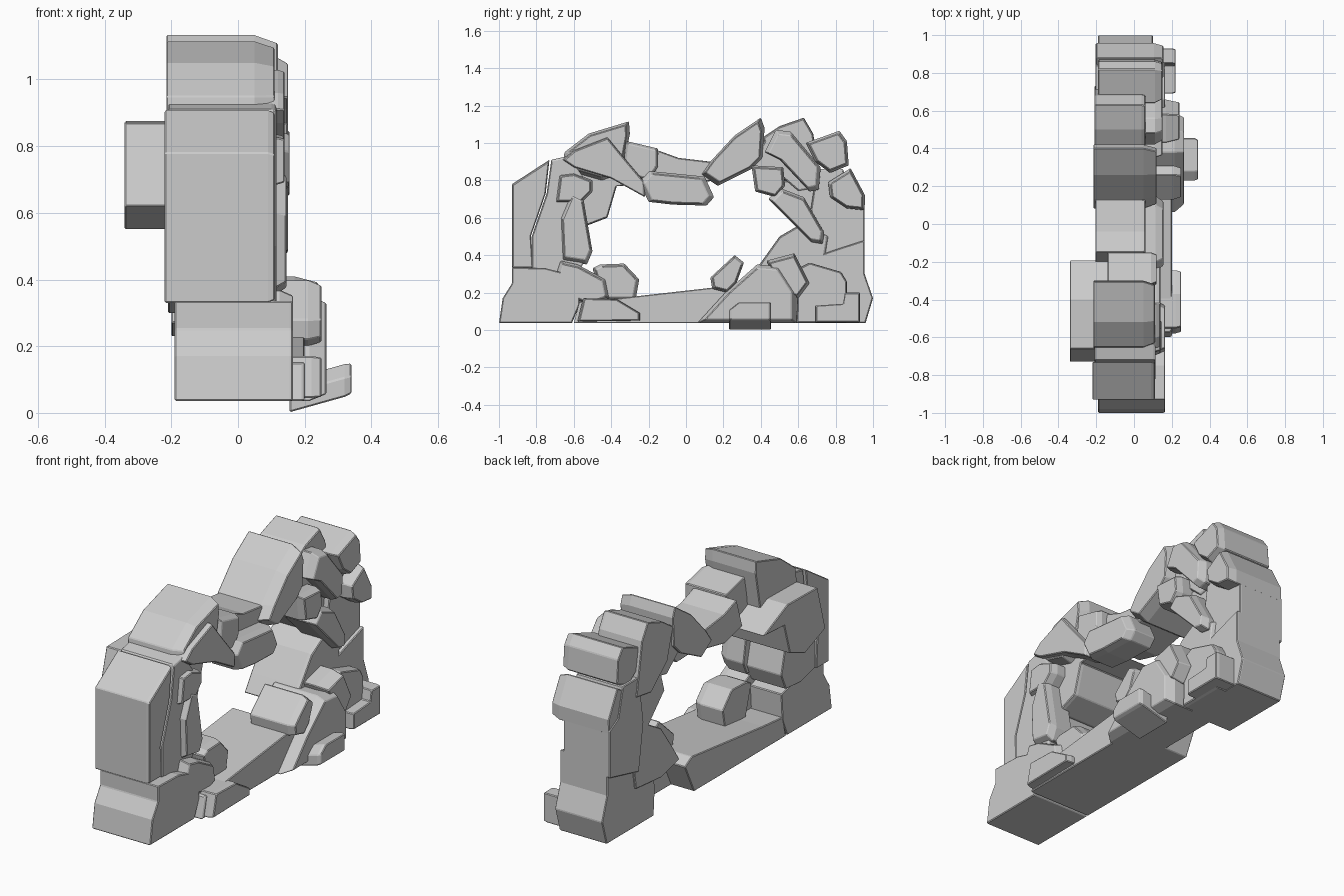
import bpy, bmesh
from mathutils import Vector


def stone(name, x0, x1, pts, ch=0.04, s=0.86, shear=0.0, bevel=0.004):
    """Prism along x from a (y, z) outline; the +x face is chamfered inward."""
    n = len(pts)
    cy = sum(p[0] for p in pts) / n
    cz = sum(p[1] for p in pts) / n
    bm = bmesh.new()
    rings = []
    for x, k in ((x0, 1.0), (x1 - ch, 1.0), (x1, s)):
        rings.append([bm.verts.new(Vector((x, cy + (y - cy) * k,
                      cz + (z - cz) * k + shear * (x - x0)))) for y, z in pts])
    for a, b in zip(rings, rings[1:]):
        for i in range(n):
            j = (i + 1) % n
            bm.faces.new((a[i], a[j], b[j], b[i]))
    bm.faces.new(rings[0])
    bm.faces.new(rings[-1])
    bmesh.ops.recalc_face_normals(bm, faces=bm.faces)
    me = bpy.data.meshes.new(name)
    bm.to_mesh(me)
    bm.free()
    ob = bpy.data.objects.new(name, me)
    bpy.context.collection.objects.link(ob)
    m = ob.modifiers.new("worn_edges", 'BEVEL')
    m.width = bevel
    m.segments = 1
    m.limit_method = 'ANGLE'
    return ob


# Left pillar
stone("left_foot", -.19, .165, [(-1, .036), (-.98, .17), (-.93, .25), (-.93, .335), (-.75, .33),
      (-.56, .28), (-.57, .13), (-.61, .036)], ch=.01, s=.99)
stone("left_column", -.22, .11, [(-.93, .33), (-.93, .78), (-.73, .91), (-.75, .73), (-.83, .5),
      (-.82, .33)], ch=.02, s=.97)
stone("left_inner_column", -.21, .115, [(-.825, .33), (-.825, .5), (-.745, .73), (-.72, .91),
      (-.63, .93), (-.55, .82), (-.58, .6), (-.53, .4), (-.57, .31), (-.7, .3)], ch=.01, s=.98)
stone("left_back_boulder", -.34, .05, [(-.73, .62), (-.66, .87), (-.4, .875), (-.19, .78),
      (-.37, .77), (-.42, .6), (-.55, .55)], ch=.02, s=.97)
stone("left_face_slab", 0, .145, [(-.66, .37), (-.67, .6), (-.61, .74), (-.55, .71),
      (-.5, .42), (-.53, .35)])
stone("left_face_upper", 0, .14, [(-.7, .68), (-.68, .83), (-.6, .84), (-.5, .8), (-.5, .74),
      (-.56, .68)])
stone("left_base_rock", 0, .165, [(-.72, .22), (-.67, .37), (-.58, .35), (-.43, .27), (-.41, .17),
      (-.52, .13), (-.65, .19)])
stone("left_inner_rock", -.05, .13, [(-.5, .33), (-.46, .35), (-.33, .355), (-.25, .27),
      (-.27, .16), (-.45, .16)])
stone("left_floor_slab", .05, .25, [(-.58, .045), (-.55, .17), (-.37, .165), (-.245, .09),
      (-.245, .05)], ch=.03, s=.95)

# Arch crown
stone("crown_left", -.215, .11, [(-.65, .95), (-.52, 1.05), (-.305, 1.115), (-.3, 1.05),
      (-.34, .84), (-.45, .8), (-.66, .86)], ch=.06, s=.88)
stone("crown_left_face", 0, .14, [(-.66, .91), (-.6, .96), (-.42, 1.03), (-.33, .92), (-.22, .79),
      (-.22, .71), (-.4, .81), (-.6, .87)], ch=.02, s=.96)
stone("crown_gap_rock", -.14, .12, [(-.32, 1.01), (-.15, .97), (-.15, .87), (-.2, .8), (-.34, .83)],
      ch=.03)
stone("crown_middle", -.205, .06, [(-.15, .96), (-.04, .92), (.13, .9), (.15, .8), (-.05, .76),
      (-.2, .8)], ch=.02, s=.97)
stone("lintel", -.02, .155, [(-.25, .79), (-.2, .85), (.1, .82), (.15, .71), (.11, .665),
      (-.07, .67), (-.2, .685)])
stone("crown_right", -.215, .12, [(.08, .83), (.13, .9), (.26, 1.04), (.4, 1.135), (.42, 1.08),
      (.41, .92), (.35, .86), (.17, .77)], ch=.07, s=.87)
stone("crown_far", -.21, .06, [(.41, 1.03), (.5, 1.09), (.63, 1.135), (.68, 1.05), (.73, .76),
      (.6, .74), (.46, .86)], ch=.02, s=.96)
stone("crown_join", -.2, .06, [(.33, .88), (.42, 1.03), (.52, .95), (.55, .8), (.45, .78)])

# Right pillar
stone("right_top_slab", 0, .15, [(.42, .95), (.48, 1.07), (.56, 1.06), (.72, .87), (.71, .75),
      (.66, .74), (.5, .91)])
stone("right_top_rock", -.19, .15, [(.64, 1.0), (.82, 1.065), (.86, 1.01), (.87, .88), (.77, .84),
      (.69, .9)])
stone("right_outer_rock", -.2, .155, [(.76, .79), (.88, .865), (.957, .72), (.955, .64),
      (.86, .65), (.77, .71)], ch=.05)
stone("right_wedge_rock", 0, .15, [(.35, .88), (.52, .87), (.53, .77), (.48, .71), (.37, .74)])
stone("right_leaning_slab", -.03, .15, [(.44, .7), (.5, .76), (.63, .71), (.74, .52), (.73, .46),
      (.67, .47)])
stone("right_column", -.205, .08, [(.7, .34), (.66, .6), (.7, .86), (.84, .86), (.88, .7),
      (.955, .66), (.955, .4)], ch=.01, s=.98)
stone("right_back_slab", -.2, .05, [(.47, .7), (.5, .8), (.7, .8), (.78, .55), (.7, .47)],
      ch=.02, s=.96)
stone("right_inner_step", -.2, .1, [(.34, .27), (.4, .36), (.5, .5), (.62, .57), (.76, .5),
      (.72, .25), (.5, .23)], ch=.02, s=.96)
stone("right_foot", -.19, .1, [(.55, .036), (.54, .2), (.6, .36), (.8, .43), (.955, .48), (.955, .3),
      (1, .17), (.96, .036)], ch=.01, s=.99)
stone("right_foot_face", 0, .165, [(.59, .036), (.6, .33), (.66, .36), (.83, .31), (.86, .26),
      (.86, .036)], ch=.02, s=.97)
stone("right_corner_block", .05, .22, [(.69, .04), (.69, .13), (.84, .14), (.85, .2), (.93, .2),
      (.93, .04)], ch=.02, s=.96)
stone("right_base_rock", -.05, .24, [(.43, .37), (.58, .41), (.66, .25), (.6, .17), (.5, .2)], ch=.07)
stone("right_base_mass", -.05, .265, [(.06, .036), (.21, .2), (.38, .35), (.5, .34), (.59, .2),
      (.59, .036)], ch=.05, s=.87)
stone("right_inner_rock", -.02, .25, [(.13, .28), (.26, .4), (.31, .36), (.27, .25), (.22, .2),
      (.14, .22)])
stone("right_loose_rock", .155, .34, [(.23, .002), (.23, .06), (.28, .1), (.455, .1), (.455, .002)],
      ch=.02, s=.92, shear=.28)

# Floor between the pillars
stone("floor_slab", -.19, .2, [(-.6, .036), (-.57, .15), (-.4, .165), (.22, .235), (.28, .2),
      (.2, .036)], ch=.01, s=.99)
